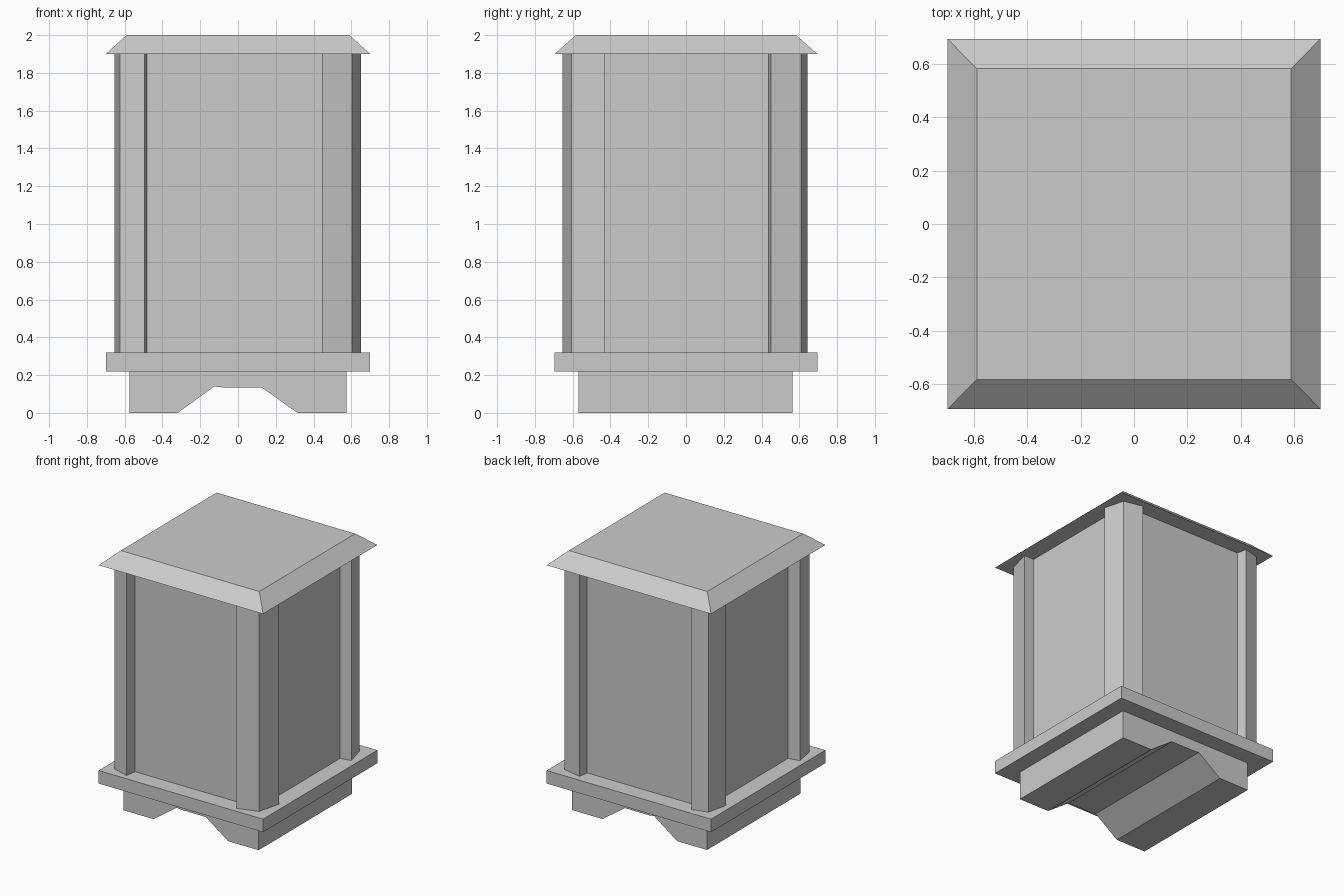
import bpy
import bmesh
from mathutils import Vector

if "Cube" in bpy.data.objects:
    bpy.data.objects.remove(bpy.data.objects["Cube"])


def prism(name, points, direction):
    """Extrude a closed 3D outline along a direction into a solid."""
    bm = bmesh.new()
    face = bm.faces.new([bm.verts.new(p) for p in points])
    ext = bmesh.ops.extrude_face_region(bm, geom=[face])
    top = [v for v in ext["geom"] if isinstance(v, bmesh.types.BMVert)]
    bmesh.ops.translate(bm, verts=top, vec=Vector(direction))
    bmesh.ops.recalc_face_normals(bm, faces=bm.faces)
    mesh = bpy.data.meshes.new(name)
    bm.to_mesh(mesh)
    bm.free()
    obj = bpy.data.objects.new(name, mesh)
    bpy.context.collection.objects.link(obj)
    return obj


def slab(name, hx, hy, z0, z1):
    outline = [(-hx, -hy, z0), (hx, -hy, z0), (hx, hy, z0), (-hx, hy, z0)]
    return prism(name, outline, (0, 0, z1 - z0))


# Foot block with an arched channel running front to back
foot = [(-0.575, 0), (-0.32, 0), (-0.125, 0.14), (-0.08, 0.135), (0.125, 0.135),
        (0.315, 0), (0.575, 0), (0.575, 0.22), (-0.575, 0.22)]
prism("foot", [(x, -0.57, z) for x, z in foot], (0, 1.135, 0))

# Base plate and main body
slab("base_plate", 0.70, 0.695, 0.22, 0.32)
slab("body", 0.565, 0.565, 0.32, 1.90)

# Roof: a plate whose top edge is pulled inwards
roof = slab("roof", 0.70, 0.695, 1.90, 2.00)
for v in roof.data.vertices:
    if v.co.z > 1.95:
        v.co.x *= 0.59 / 0.70
        v.co.y *= 0.583 / 0.695

# Corner posts: outer tip on the y side, outer corner, outer tip on the x side,
# plus where each wing meets the body
posts = {
    "front_right_post": [(0.445, -0.56), (0.445, -0.655), (0.603, -0.607), (0.65, -0.43), (0.56, -0.43)],
    "front_left_post": [(-0.48, -0.56), (-0.495, -0.65), (-0.625, -0.61), (-0.655, -0.45), (-0.56, -0.435)],
    "back_right_post": [(0.445, 0.56), (0.455, 0.643), (0.607, 0.61), (0.65, 0.45), (0.56, 0.435)],
    "back_left_post": [(-0.48, 0.56), (-0.495, 0.643), (-0.62, 0.61), (-0.655, 0.45), (-0.56, 0.435)],
}
for name, pts in posts.items():
    inner = (pts[0][0], pts[-1][1])
    prism(name, [(x, y, 0.32) for x, y in pts + [inner]], (0, 0, 1.58))
